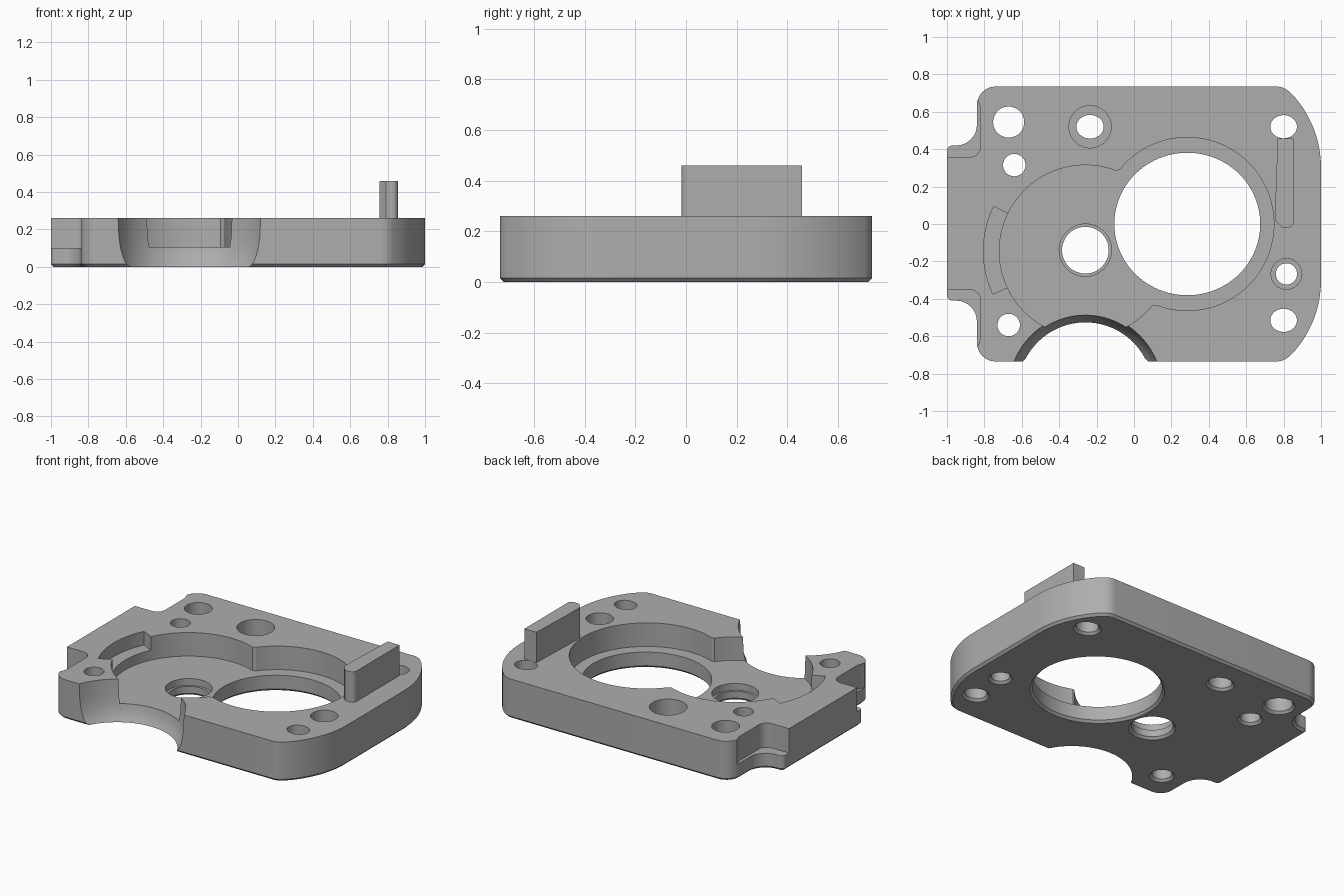
import bpy, bmesh, math
from mathutils import Vector

if "Cube" in bpy.data.objects:
    bpy.data.objects.remove(bpy.data.objects["Cube"])

metal = bpy.data.materials.new("grey metal")
metal.diffuse_color = (0.42, 0.42, 0.42, 1)
metal.use_nodes = True
metal.node_tree.nodes["Principled BSDF"].inputs["Base Color"].default_value = metal.diffuse_color


def rounded(corners, steps=8):
    """Outline from (x, y, radius) corners, each replaced by a fillet arc."""
    out, n = [], len(corners)
    for i, (x, y, r) in enumerate(corners):
        p = Vector((x, y))
        if r == 0:
            out.append(p)
            continue
        a = (Vector(corners[i - 1][:2]) - p).normalized()
        b = (Vector(corners[(i + 1) % n][:2]) - p).normalized()
        half = a.angle(b) / 2
        centre = p + (a + b).normalized() * r / math.sin(half)
        start = p + a * r / math.tan(half) - centre
        end = p + b * r / math.tan(half) - centre
        sweep = start.angle(end)
        for k in range(steps + 1):
            t = k / steps
            out.append(centre + (start * math.sin((1 - t) * sweep)
                                 + end * math.sin(t * sweep)) / math.sin(sweep))
    return out


def offset(pts, d):
    """Move a counter-clockwise outline inward by d."""
    out = []
    for i, p in enumerate(pts):
        a = (p - pts[i - 1]).normalized()
        b = (pts[(i + 1) % len(pts)] - p).normalized()
        t = (a + b).normalized()
        out.append(p + Vector((-t.y, t.x)) * d / max(t.dot(a), 0.5))
    return out


def loft(name, rings):
    """Closed solid through (z, outline) rings, bottom to top."""
    bm = bmesh.new()
    loops = [[bm.verts.new((p[0], p[1], z)) for p in pts] for z, pts in rings]
    n = len(loops[0])
    for lo, hi in zip(loops, loops[1:]):
        for i in range(n):
            j = (i + 1) % n
            bm.faces.new((lo[i], lo[j], hi[j], hi[i]))
    bm.faces.new(loops[0][::-1])
    bm.faces.new(loops[-1])
    bmesh.ops.recalc_face_normals(bm, faces=bm.faces)
    me = bpy.data.meshes.new(name)
    bm.to_mesh(me)
    bm.free()
    ob = bpy.data.objects.new(name, me)
    bpy.context.collection.objects.link(ob)
    me.materials.append(metal)
    return ob


def circle(x, y, rx, ry=None, n=48):
    ry = ry or rx
    return [Vector((x + rx * math.cos(k * math.tau / n),
                    y + ry * math.sin(k * math.tau / n))) for k in range(n)]


def cut(target, cutter):
    cutter.hide_render = True
    mod = target.modifiers.new("cut", 'BOOLEAN')
    mod.operation, mod.solver, mod.object = 'DIFFERENCE', 'EXACT', cutter
    bpy.context.view_layer.objects.active = target
    bpy.ops.object.modifier_apply(modifier=mod.name)
    bpy.data.objects.remove(cutter)


# Plate with notched left side, bowed right side and a bottom chamfer
TOP, FLOOR, CH = 0.26, 0.105, 0.015
bow = [(0.42 + 0.58 * math.cos(math.radians(a)), 0.3 + 0.58 * math.sin(math.radians(a)))
       for a in range(0, 41, 4)]
outline = rounded(
    [(-0.84, -0.735, 0.1), (0.803, -0.735, 0.1)]
    + [(x, -y, 0) for x, y in reversed(bow)] + [(x, y, 0) for x, y in bow]
    + [(0.803, 0.735, 0.1), (-0.84, 0.735, 0.1), (-0.84, 0.42, 0.11), (-1, 0.42, 0.03),
       (-1, -0.41, 0.03), (-0.84, -0.41, 0.11)])
plate = loft("base_plate", [(0, offset(outline, CH)), (CH, outline), (TOP, outline)])

# Two-circle pocket
C1, R1 = Vector((-0.26, -0.145)), 0.46
C2, R2 = Vector((0.285, 0.0)), 0.463
pocket = []
for c, r, c_other, r_other in ((C1, R1, C2, R2), (C2, R2, C1, R1)):
    d = c_other - c
    base = math.atan2(d.y, d.x)
    for k in range(120):
        a = base + k * math.tau / 120
        p = c + Vector((math.cos(a), math.sin(a))) * r
        if (p - c_other).length > r_other + 0.004:
            pocket.append(p)
cut(plate, loft("pocket_cutter", [(FLOOR, pocket), (0.4, pocket)]))

# Shallow arc shelf left of the pocket
shelf = []
for r, angles in ((0.545, range(154, 208, 3)), (0.42, range(205, 153, -3))):
    shelf += [C1 + Vector((math.cos(math.radians(a)), math.sin(math.radians(a)))) * r
              for a in angles]
cut(plate, loft("shelf_cutter", [(0.17, shelf), (0.4, shelf)]))

# Flared round bite in the front edge
bite = [(-0.1, 0.35), (0, 0.36), (0.03, 0.377), (0.06, 0.388), (0.1, 0.398),
        (0.16, 0.406), (0.26, 0.41), (0.4, 0.41)]
cut(plate, loft("bite_cutter", [(z, circle(-0.26, -0.886, r, n=96)) for z, r in bite]))

# Wider upper steps in both left notches
for s in (1, -1):
    step = rounded([(-1.1, 0.357, 0), (-0.82, 0.357, 0.06), (-0.82, 0.62, 0),
                    (-0.845, 0.69, 0), (-1.1, 0.69, 0)])
    if s < 0:
        step = [Vector((p.x, -p.y + 0.007)) for p in reversed(step)]
    cut(plate, loft("notch_cutter", [(0.1, step), (0.4, step)]))

# Holes: x, y, rx, ry, counterbore radius, counterbore floor
holes = [
    (0.285, 0, 0.39, 0.381, 0, 0),
    (-0.26, -0.14, 0.125, 0.125, 0.14, 0.06),
    (-0.67, 0.545, 0.083, 0.083, 0, 0),
    (-0.64, 0.315, 0.06, 0.06, 0, 0),
    (-0.235, 0.52, 0.073, 0.063, 0.113, 0.1),
    (-0.67, -0.54, 0.06, 0.06, 0, 0),
    (0.80, 0.52, 0.071, 0.062, 0, 0),
    (0.80, -0.515, 0.071, 0.062, 0, 0),
    (0.815, -0.267, 0.057, 0.057, 0.082, 0.1),
]
for x, y, rx, ry, bore, bore_z in holes:
    n = 96 if rx > 0.2 else 48

    def ring(extra):
        return circle(x, y, rx + extra, ry + extra, n)
    rings = [(-0.1, ring(CH)), (0, ring(CH)), (CH, ring(0))]
    if bore:
        rings += [(bore_z, ring(0)), (bore_z, circle(x, y, bore, bore, n)),
                  (0.4, circle(x, y, bore, bore, n))]
    else:
        rings.append((0.4, ring(0)))
    cut(plate, loft("hole_cutter", rings))

# Upright block beside the pocket, its inner side following the pocket wall
tab = rounded([(0.756, 0.02, 0), (0.79, -0.018, 0), (0.855, -0.018, 0.03),
               (0.855, 0.458, 0), (0.768, 0.458, 0), (0.757, 0.15, 0)])
block = loft("upright_block", [(0.15, tab), (0.46, tab)])

# Smooth curved walls, keep edges sharp
for ob in (plate, block):
    bpy.ops.object.select_all(action='DESELECT')
    ob.select_set(True)
    bpy.context.view_layer.objects.active = ob
    bpy.ops.object.shade_smooth_by_angle(angle=math.radians(25))
